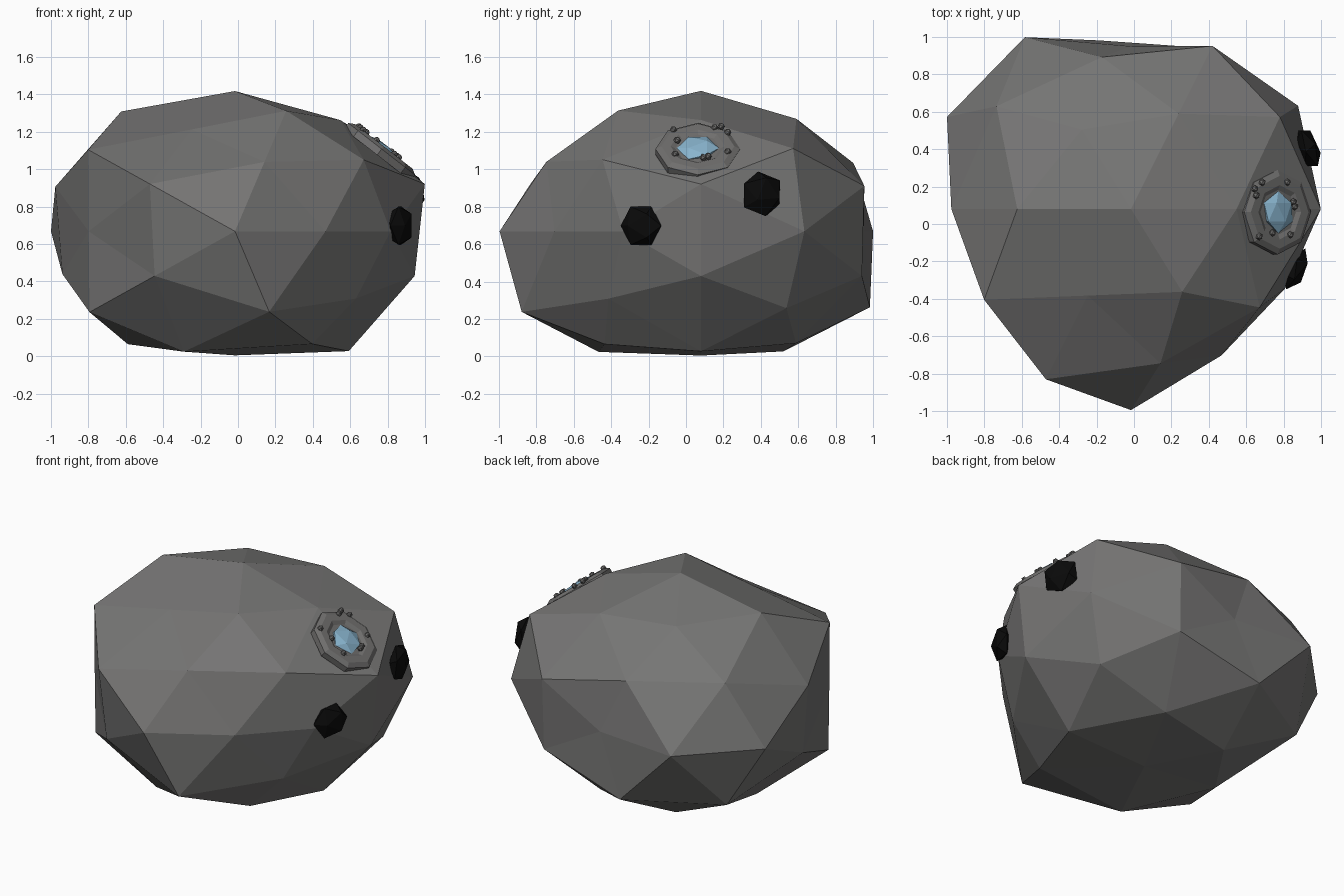
import bpy
import bmesh
from math import atan2, cos, degrees, pi, radians, sin
from mathutils import Matrix, Vector

cube = bpy.data.objects.get("Cube")
if cube:
    bpy.data.objects.remove(cube, do_unlink=True)


def make_material(name, colour):
    mat = bpy.data.materials.new(name)
    mat.use_nodes = True
    rgba = (*colour, 1.0)
    mat.diffuse_color = rgba
    mat.node_tree.nodes["Principled BSDF"].inputs["Base Color"].default_value = rgba
    return mat


rock_grey = make_material("rock grey", (0.18, 0.178, 0.175))
frame_grey = make_material("frame grey", (0.16, 0.157, 0.154))
pit_black = make_material("pit black", (0.003, 0.003, 0.003))
glass_blue = make_material("glass blue", (0.25, 0.46, 0.62))


def finish(bm, name, mat, matrix=None):
    """Turn a bmesh into a flat-shaded object."""
    bmesh.ops.recalc_face_normals(bm, faces=bm.faces)
    mesh = bpy.data.meshes.new(name)
    bm.to_mesh(mesh)
    bm.free()
    mesh.materials.append(mat)
    obj = bpy.data.objects.new(name, mesh)
    bpy.context.collection.objects.link(obj)
    if matrix:
        obj.matrix_world = matrix
    return obj


def gem(name, mat, size, matrix):
    """Low-poly ball with its poles on the y axis, stretched to size."""
    bm = bmesh.new()
    bmesh.ops.create_icosphere(bm, subdivisions=1, radius=1)
    bmesh.ops.rotate(bm, verts=bm.verts, matrix=Matrix.Rotation(pi / 2, 3, 'X'))
    bmesh.ops.scale(bm, verts=bm.verts, vec=size)
    return finish(bm, name, mat, matrix)


def lathe(name, mat, profile, sides, matrix):
    """Sweep (radius, height) points round the local z axis."""
    bm = bmesh.new()
    rings = []
    for radius, height in profile:
        rings.append([bm.verts.new((radius * cos(2 * pi * i / sides),
                                    radius * sin(2 * pi * i / sides), height))
                      for i in range(sides)])
    for low, high in zip(rings, rings[1:]):
        for i in range(sides):
            j = (i + 1) % sides
            bm.faces.new((low[i], low[j], high[j], high[i]))
    bm.faces.new(rings[0])
    bm.faces.new(rings[-1])
    return finish(bm, name, mat, matrix)


# Boulder: faceted ball, each ring from front to back has its own bumpiness
# (ring depth, first angle, bump factors going round the y axis)
rings = [
    (-1.0, 0, [1.075]),
    (-0.851, 0, [0.92, 0.97, 1.07, 1.01, 1.125]),
    (-0.526, 36, [1.0, 0.88, 0.92, 1.04, 0.94]),
    (-0.447, 0, [0.93, 0.99, 1.085, 1.075, 0.95]),
    (0.0, 18, [1.067, 0.96, 0.98, 1.035, 1.01, 0.97, 0.975, 0.867, 1.035, 1.01]),
    (0.447, 36, [1.1, 0.95, 1.1, 0.985, 1.02]),
    (0.526, 0, [1.05, 0.97, 1.045, 1.085, 0.965]),
    (0.851, 36, [1.025, 0.955, 1.08, 1.06, 1.01]),
    (1.0, 0, [0.87]),
]
centre = Vector((-0.016, 0.08, 0.668))
squash = 0.765
lower_chip = Vector((0.15, -0.09, 0.016))

bm = bmesh.new()
bmesh.ops.create_icosphere(bm, subdivisions=2, radius=1)
bmesh.ops.rotate(bm, verts=bm.verts, matrix=Matrix.Rotation(pi / 2, 3, 'X'))
for v in bm.verts:
    depth, first, bumps = min(rings, key=lambda ring: abs(ring[0] - v.co.y))
    angle = degrees(atan2(v.co.z, v.co.x))
    index = round((angle - first) * len(bumps) / 360) % len(bumps)
    v.co *= bumps[index]
    v.co.z *= squash
    v.co += centre
    # One corner under the front is pushed sideways
    if depth == -0.447 and index == 4:
        v.co += lower_chip
finish(bm, "boulder", rock_grey)

# Two dark pits on the left side, laid against the surface
for name, place, turn, roll, radius in (
        ("front_pit", (0.865, -0.24, 0.698), -25, 0, 0.12),
        ("back_pit", (0.93, 0.405, 0.868), 20, 35, 0.125)):
    matrix = (Matrix.Translation(place) @ Matrix.Rotation(radians(turn), 4, 'Z')
              @ Matrix.Rotation(radians(roll), 4, 'X'))
    gem(name, pit_black, (0.062, radius, radius), matrix)

# Porthole: octagonal frame with a sunken middle, tilted to the slope
slope = Matrix.Translation((0.762, 0.063, 1.1)) @ Matrix.Rotation(0.66, 4, 'Y')
lathe("porthole_frame", frame_grey,
      [(0.226, -0.03), (0.226, 0.01), (0.195, 0.028), (0.145, 0.028), (0.12, 0.014)],
      8, slope)

# Faceted glass
gem("porthole_glass", glass_blue, (0.108, 0.112, 0.03),
    slope @ Matrix.Translation((0, 0, 0.015)))

# Scattered bolts on the frame
bolts = [(-0.14, -0.13), (-0.05, -0.11), (-0.16, 0.09), (-0.17, 0.125), (-0.12, 0.16),
         (0.1, 0.03), (0.09, 0.055), (0.05, 0.16), (0.07, -0.12)]
for number, (x, y) in enumerate(bolts, 1):
    gem(f"bolt_{number}", frame_grey, (0.02, 0.02, 0.02),
        slope @ Matrix.Translation((x, y, 0.03)))
